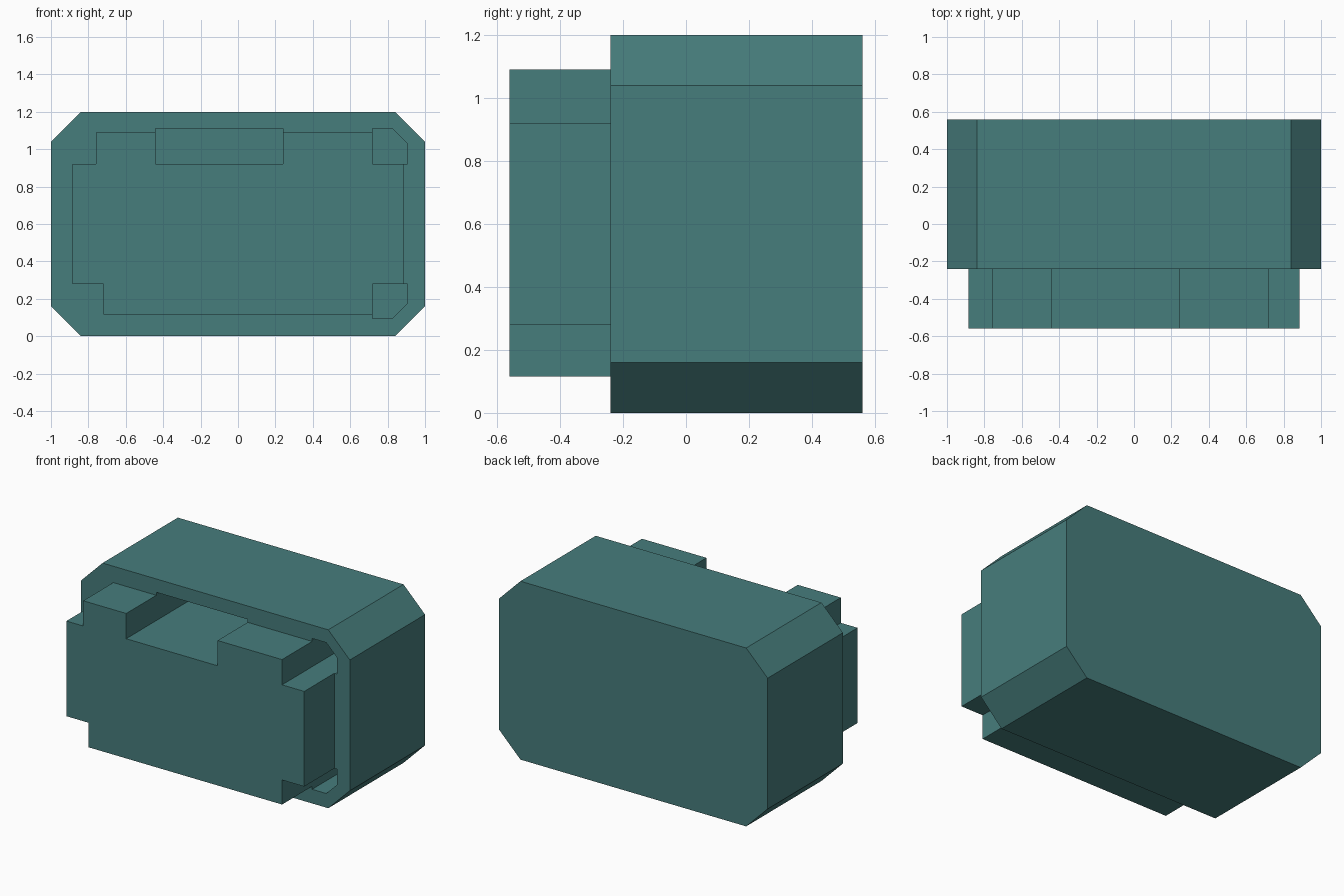
import bpy, bmesh

if "Cube" in bpy.data.objects:
    bpy.data.objects.remove(bpy.data.objects["Cube"])

FRONT, SEAM, BACK = -0.56, -0.24, 0.56
POCKET_END = 0.46

teal = bpy.data.materials.new("muted teal")
teal.diffuse_color = (0.062, 0.205, 0.202, 1)
teal.use_nodes = True
teal.node_tree.nodes["Principled BSDF"].inputs["Base Color"].default_value = teal.diffuse_color


def extrude_profile(name, points, y0, y1):
    """Prism from an (x, z) outline, running from y0 to y1."""
    bm = bmesh.new()
    face = bm.faces.new([bm.verts.new((x, y0, z)) for x, z in points])
    ext = bmesh.ops.extrude_face_region(bm, geom=[face])
    verts = [g for g in ext["geom"] if isinstance(g, bmesh.types.BMVert)]
    bmesh.ops.translate(bm, verts=verts, vec=(0, y1 - y0, 0))
    bmesh.ops.recalc_face_normals(bm, faces=bm.faces)
    mesh = bpy.data.meshes.new(name)
    bm.to_mesh(mesh)
    bm.free()
    mesh.materials.append(teal)
    obj = bpy.data.objects.new(name, mesh)
    bpy.context.collection.objects.link(obj)
    return obj


# Main housing: box with chamfered long edges
housing = extrude_profile("housing", [
    (-0.84, 0), (0.84, 0), (1, 0.16), (1, 1.04),
    (0.84, 1.2), (-0.84, 1.2), (-1, 1.04), (-1, 0.16)], SEAM, BACK)

# Pockets sunk into the housing behind the notches
pockets = {
    "top_slot": [(-0.44, 0.92), (0.24, 0.92), (0.24, 1.11), (-0.44, 1.11)],
    "upper_corner_slot": [(0.72, 0.92), (0.905, 0.92), (0.905, 1.03),
                          (0.825, 1.11), (0.72, 1.11)],
    "lower_corner_slot": [(0.72, 0.28), (0.905, 0.28), (0.905, 0.175),
                          (0.825, 0.095), (0.72, 0.095)],
}
for name, outline in pockets.items():
    cutter = extrude_profile(name, outline, SEAM - 0.1, POCKET_END)
    cutter.hide_render = True
    mod = housing.modifiers.new(name, 'BOOLEAN')
    mod.operation = 'DIFFERENCE'
    mod.solver = 'EXACT'
    mod.object = cutter
    bpy.context.view_layer.objects.active = housing
    bpy.ops.object.modifier_apply(modifier=mod.name)
    bpy.data.objects.remove(cutter)

# Notched block projecting from the front
extrude_profile("front_block", [
    (-0.72, 0.115), (0.72, 0.115), (0.72, 0.28), (0.885, 0.28),
    (0.885, 0.92), (0.72, 0.92), (0.72, 1.09), (0.24, 1.09),
    (0.24, 0.92), (-0.44, 0.92), (-0.44, 1.09), (-0.76, 1.09),
    (-0.76, 0.92), (-0.885, 0.92), (-0.885, 0.28), (-0.72, 0.28)], FRONT, SEAM)
